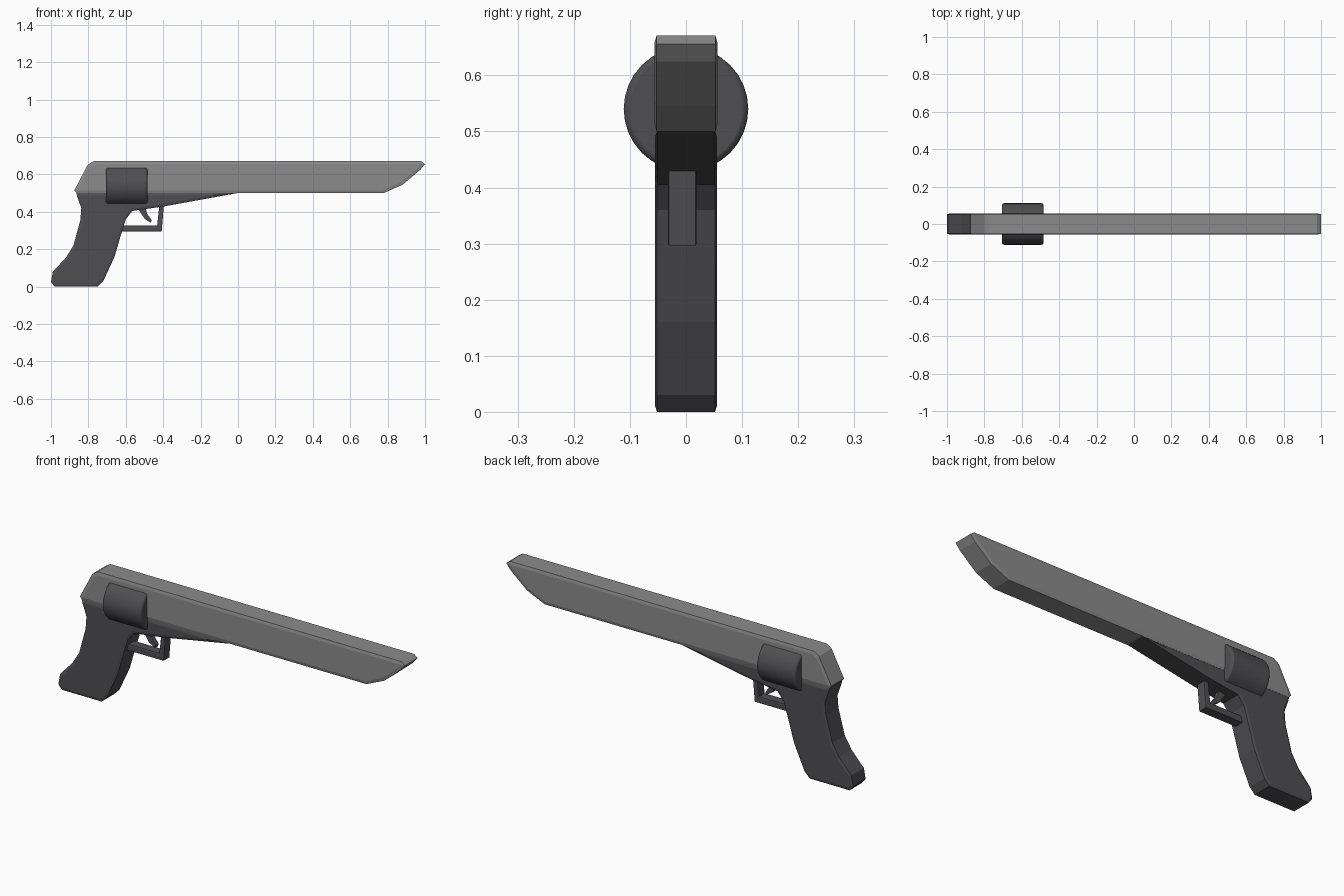
import bpy, bmesh, math

if "Cube" in bpy.data.objects:
    bpy.data.objects.remove(bpy.data.objects["Cube"])


def material(name, rgb):
    m = bpy.data.materials.new(name)
    m.diffuse_color = (*rgb, 1)
    m.use_nodes = True
    m.node_tree.nodes["Principled BSDF"].inputs["Base Color"].default_value = m.diffuse_color
    return m


STEEL = material("mid grey", (0.26, 0.26, 0.26))
DARK = material("dark grey", (0.078, 0.077, 0.084))


def prism(name, pts, half, rim, step, mat, y0=0.0):
    """Extrude an x-z profile along y, with a soft chamfer around both side faces."""
    bm = bmesh.new()
    h = half - step
    face = bm.faces.new([bm.verts.new((x, y0 - h, z)) for x, z in pts])
    ext = bmesh.ops.extrude_face_region(bm, geom=[face])
    moved = [v for v in ext["geom"] if isinstance(v, bmesh.types.BMVert)]
    bmesh.ops.translate(bm, verts=moved, vec=(0, 2 * h, 0))
    bmesh.ops.recalc_face_normals(bm, faces=bm.faces[:])
    caps = [f for f in bm.faces if abs(f.normal.y) > 0.9]
    if rim:
        bmesh.ops.inset_region(bm, faces=caps, thickness=rim, depth=step,
                               use_even_offset=True, use_boundary=True)
    me = bpy.data.meshes.new(name)
    bm.to_mesh(me)
    bm.free()
    me.materials.append(mat)
    ob = bpy.data.objects.new(name, me)
    bpy.context.collection.objects.link(ob)
    return ob


# Long barrel block
prism("barrel_body", [
    (-0.875, 0.515), (-0.862, 0.5), (0.778, 0.5), (0.88, 0.545), (0.975, 0.625),
    (1.0, 0.656), (0.978, 0.671), (-0.773, 0.671), (-0.803, 0.652)],
    0.0565, 0.015, 0.004, STEEL)

# Grip with the wedge running forward under the barrel
prism("grip", [
    (-0.864, 0.5), (-0.86, 0.482), (-0.838, 0.42), (-0.843, 0.355), (-0.88, 0.22),
    (-0.92, 0.155), (-0.99, 0.08), (-1.0, 0.025), (-0.98, 0.0), (-0.75, 0.0),
    (-0.72, 0.03), (-0.66, 0.16), (-0.628, 0.27), (-0.6, 0.36), (-0.565, 0.405),
    (-0.39, 0.43), (0.0, 0.501)],
    0.0555, 0.012, 0.004, DARK)

# Trigger guard, an L-shaped strap
prism("trigger_guard", [
    (-0.66, 0.296), (-0.408, 0.296), (-0.396, 0.44), (-0.42, 0.44),
    (-0.432, 0.328), (-0.64, 0.328)],
    0.0255, 0.004, 0.002, DARK, -0.007)

# Trigger
prism("trigger", [
    (-0.54, 0.425), (-0.495, 0.425), (-0.487, 0.392), (-0.462, 0.356),
    (-0.466, 0.342), (-0.498, 0.362)],
    0.015, 0.003, 0.002, DARK, -0.007)

# Revolving drum through the body
bpy.ops.mesh.primitive_cylinder_add(vertices=32, radius=0.111, depth=0.222,
                                    location=(-0.595, 0, 0.54),
                                    rotation=(0, math.pi / 2, 0))
drum = bpy.context.object
drum.name = "drum"
drum.data.materials.append(DARK)
bevel = drum.modifiers.new("rim", "BEVEL")
bevel.width = 0.01
bevel.segments = 2
bevel.limit_method = 'ANGLE'
bevel.angle_limit = math.radians(60)
bpy.ops.object.shade_smooth_by_angle(angle=math.radians(30))
